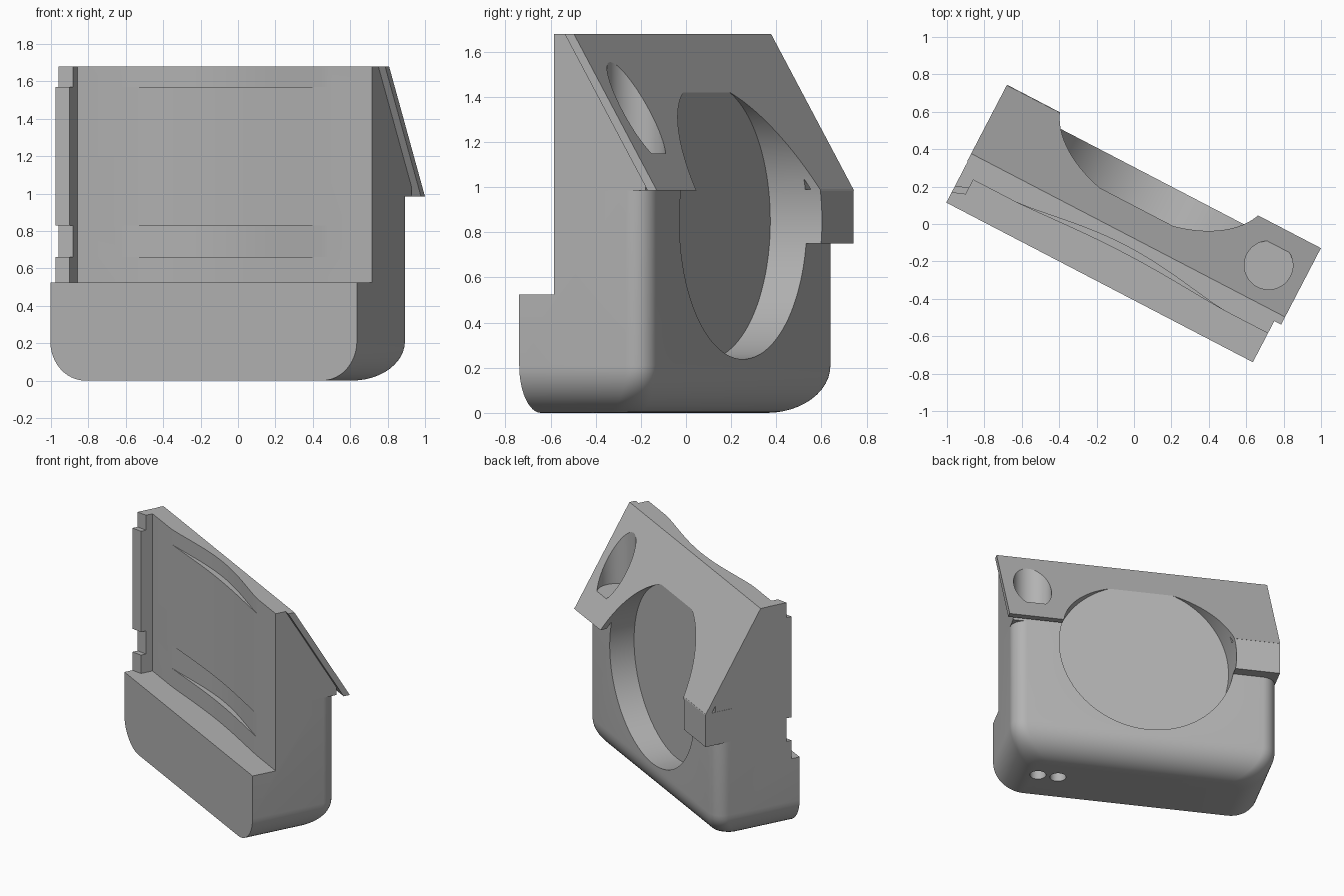
import bpy, bmesh, math
from mathutils import Matrix

cube = bpy.data.objects.get("Cube")
if cube:
    bpy.data.objects.remove(cube)

grey = bpy.data.materials.new("light grey")
grey.use_nodes = True
colour = (0.45, 0.45, 0.45, 1)
grey.diffuse_color = colour
grey.node_tree.nodes["Principled BSDF"].inputs["Base Color"].default_value = colour

LEFT, RIGHT, FRONT, BACK = -0.943, 0.905, -0.362, 0.27
TOP, EAVE, LEDGE = 1.68, 0.985, 0.525
TURN = math.radians(-27.5)


def loft(name, rings):
    """Closed solid through matching rings of points."""
    bm = bmesh.new()
    loops = [[bm.verts.new(p) for p in ring] for ring in rings]
    n = len(loops[0])
    for a, b in zip(loops, loops[1:]):
        for i in range(n):
            j = (i + 1) % n
            bm.faces.new((a[i], a[j], b[j], b[i]))
    bm.faces.new(loops[0])
    bm.faces.new(loops[-1])
    bmesh.ops.recalc_face_normals(bm, faces=bm.faces)
    mesh = bpy.data.meshes.new(name)
    bm.to_mesh(mesh)
    bm.free()
    mesh.materials.append(grey)
    obj = bpy.data.objects.new(name, mesh)
    bpy.context.collection.objects.link(obj)
    return obj


def along_x(name, profile, x0, x1):
    return loft(name, [[(x, y, z) for y, z in profile] for x in (x0, x1)])


def along_y(name, profile, y0, y1):
    return loft(name, [[(x, y, z) for x, z in profile] for y in (y0, y1)])


def along_z(name, outline, z0, z1):
    return loft(name, [[(x, y, z) for x, y in outline] for z in (z0, z1)])


def circle(cx, cy, r, n):
    return [(cx + r * math.cos(2 * math.pi * i / n), cy + r * math.sin(2 * math.pi * i / n))
            for i in range(n)]


def combine(target, other, operation):
    other.hide_render = True
    mod = target.modifiers.new(other.name, "BOOLEAN")
    mod.operation, mod.solver, mod.object = operation, "EXACT", other
    bpy.context.view_layer.update()
    graph = bpy.context.evaluated_depsgraph_get()
    mesh = bpy.data.meshes.new_from_object(target.evaluated_get(graph))
    target.modifiers.clear()
    target.data = mesh
    bpy.data.objects.remove(other)


def shell_ring(z, inset, corner=0.1, steps=10):
    """Footprint with square front and rounded back corners."""
    l, r, b = LEFT + inset, RIGHT - inset, BACK - inset
    ring = [(l, FRONT, z), (r, FRONT, z)]
    for cx, start in ((r - corner, 0), (l + corner, math.pi / 2)):
        for i in range(steps + 1):
            a = start + math.pi / 2 * i / steps
            ring.append((cx + corner * math.cos(a), b - corner + corner * math.sin(a), z))
    return ring


# Lower shell with rounded bottom edges
ROUND = 0.21
angles = [math.pi / 2 * i / 12 for i in range(13)]
rings = [shell_ring(ROUND * (1 - math.cos(a)), ROUND * (1 - math.sin(a))) for a in angles]
housing = loft("housing", rings + [shell_ring(1.0, 0)])

# Upper wedge, sloping roof plate and side hook
slope = (TOP - EAVE) / 0.415
upper = [(FRONT, EAVE), (FRONT, TOP), (-0.09, TOP),
         (BACK, TOP - (BACK + 0.09) * slope), (BACK, EAVE)]
combine(housing, along_x("upper_body", upper, LEFT, RIGHT), "UNION")
plate = [(-0.068, TOP), (0.347, EAVE), (0.301, EAVE), (-0.114, TOP)]
combine(housing, along_x("roof_plate", plate, LEFT - 0.003, 0.946), "UNION")
hook = [(0.15, 0.75), (0.345, 0.75), (0.345, 0.99), (0.15, 0.99)]
combine(housing, along_x("side_hook", hook, LEFT - 0.002, -0.5), "UNION")


def front_outline(depth, post):
    """Front cut-away: slanted post at one side, hollow curve in the panel."""
    panel, x0, x1 = -0.188, -0.614, 0.647
    curve = []
    for i in range(33):
        t = i / 32
        curve.append((x0 + (x1 - x0) * t, panel + depth * math.sin(math.pi * t) ** 1.3))
    return ([(-1.1, -0.6), (-1.1, post - 0.086), (-0.871, post), (-0.871, panel)]
            + curve + [(1.1, panel), (1.1, -0.6)])


# Front panel, with two deeper bands
combine(housing, along_z("panel_cut", front_outline(0.025, -0.275), LEDGE, 1.9), "DIFFERENCE")
for z0, z1 in ((0.66, 0.83), (1.57, 1.9)):
    combine(housing, along_z("band_cut", front_outline(0.065, -0.237), z0, z1), "DIFFERENCE")

# Large round pocket in the back
combine(housing, along_y("pocket_cut", circle(-0.03, 0.85, 0.612, 96), 0.087, 0.9), "DIFFERENCE")

# Upright socket in the roof and two small holes underneath
combine(housing, along_z("socket_cut", circle(0.74, 0.137, 0.13, 48), 1.15, 1.9), "DIFFERENCE")
for x in (0.65, 0.51):
    combine(housing, along_z("hole_cut", circle(x, -0.1, 0.055, 32), -0.1, 0.12), "DIFFERENCE")

# Turn the finished part and smooth its curved faces
housing.data.transform(Matrix.Rotation(TURN, 4, "Z"))
bpy.ops.object.select_all(action="DESELECT")
housing.select_set(True)
bpy.context.view_layer.objects.active = housing
bpy.ops.object.shade_smooth_by_angle(angle=math.radians(25))
